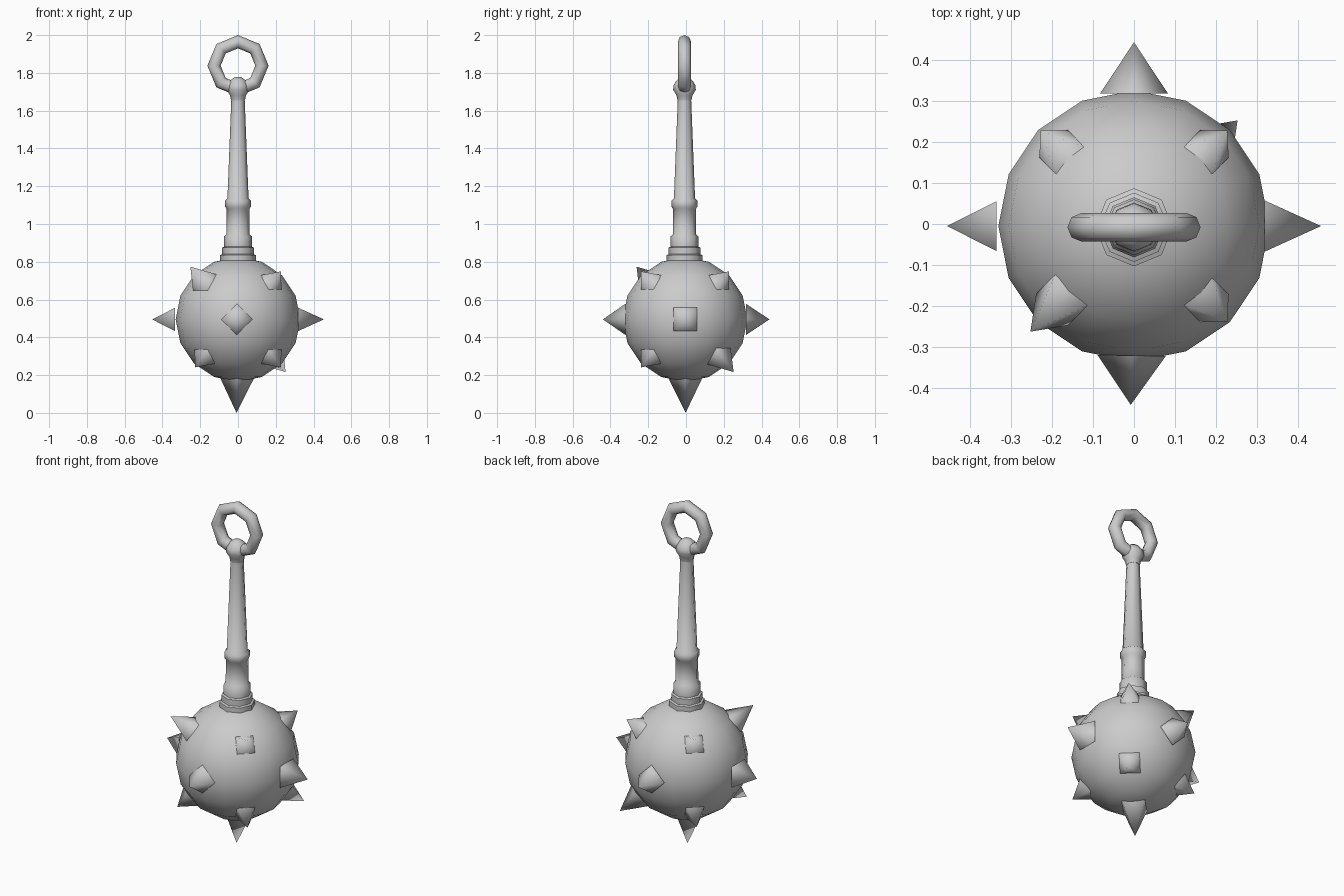
import bpy, bmesh, math
from mathutils import Vector

if "Cube" in bpy.data.objects:
    bpy.data.objects.remove(bpy.data.objects["Cube"])

C = Vector((0, -0.005, 0.495))      # centre of the ball
AXIS_Y = -0.008                     # handle axis


def finish(bm, name, angle):
    bmesh.ops.recalc_face_normals(bm, faces=bm.faces)
    me = bpy.data.meshes.new(name)
    bm.to_mesh(me)
    bm.free()
    ob = bpy.data.objects.new(name, me)
    bpy.context.collection.objects.link(ob)
    bpy.ops.object.select_all(action='DESELECT')
    ob.select_set(True)
    bpy.context.view_layer.objects.active = ob
    bpy.ops.object.shade_smooth_by_angle(angle=math.radians(angle))
    return ob


def lathe(name, profile, sides, angle):
    """Revolve (radius, z) points around the handle axis and cap the ends."""
    bm = bmesh.new()
    rings = []
    for r, z in profile:
        rings.append([bm.verts.new((r * math.cos(2 * math.pi * i / sides),
                                    AXIS_Y + r * math.sin(2 * math.pi * i / sides), z))
                      for i in range(sides)])
    for a, b in zip(rings, rings[1:]):
        for i in range(sides):
            j = (i + 1) % sides
            bm.faces.new((a[i], a[j], b[j], b[i]))
    bm.faces.new(rings[0])
    bm.faces.new(rings[-1])
    return finish(bm, name, angle)


def spike(name, tip, half_diag, base_dist, turn):
    """Four-sided pyramid pointing from the ball centre to tip."""
    tip = Vector(tip)
    d = tip.normalized()
    ref = Vector((0, 1, 0)) if abs(d.z) > 0.9 else Vector((0, 0, 1))
    u = d.cross(ref).normalized()
    v = u.cross(d)
    bm = bmesh.new()
    base = []
    for i in range(4):
        a = math.radians(turn + 90 * i)
        base.append(bm.verts.new(C + d * base_dist
                                 + half_diag * (u * math.cos(a) + v * math.sin(a))))
    top = bm.verts.new(C + tip)
    bm.faces.new(base)
    for i in range(4):
        bm.faces.new((base[i], base[(i + 1) % 4], top))
    return finish(bm, name, 85)


# Ball
bm = bmesh.new()
bmesh.ops.create_uvsphere(bm, u_segments=16, v_segments=8, radius=0.33)
bmesh.ops.translate(bm, verts=bm.verts, vec=C)
finish(bm, "ball", 40)

# Spikes on the axes
spike("spike_right", (0.455, 0, 0), 0.088, 0.318, 45)
spike("spike_left", (-0.455, 0, 0), 0.086, 0.334, 45)
spike("spike_front", (-0.008, -0.435, 0), 0.083, 0.315, 0)
spike("spike_back", (0, 0.447, 0), 0.083, 0.322, 0)
spike("spike_bottom", (-0.008, 0.003, -0.495), 0.09, 0.31, 0)

# Spikes on the diagonals (two of them larger)
for sx in (-1, 1):
    for sy in (-1, 1):
        for sz in (-1, 1):
            big = (sx, sy, sz) in ((-1, -1, 1), (1, 1, -1))
            t = 0.257 if big else 0.232
            spike("spike_diagonal", (sx * (t - 0.005), sy * t, sz * (t + 0.022)),
                  0.077 if big else 0.068, 0.318, 45)

# Handle: socket, collar and tapering shaft
lathe("handle", [(0.095, 0.78), (0.095, 0.835), (0.084, 0.84), (0.084, 0.875),
                 (0.073, 0.88), (0.073, 0.935), (0.062, 0.945), (0.06, 1.08),
                 (0.068, 1.09), (0.068, 1.125), (0.056, 1.135), (0.035, 1.67)], 8, 50)

# Knob that holds the ring
lathe("knob", [(0.037, 1.655), (0.042, 1.68), (0.06, 1.71), (0.058, 1.735),
               (0.042, 1.76), (0.018, 1.777)], 8, 60)

# Octagonal ring
bpy.ops.mesh.primitive_torus_add(major_segments=8, minor_segments=8,
                                 major_radius=0.127, minor_radius=0.035,
                                 location=(0, AXIS_Y, 1.838),
                                 rotation=(math.pi / 2, 0, 0))
ring = bpy.context.object
ring.name = "ring"
bpy.ops.object.shade_smooth_by_angle(angle=math.radians(60))
